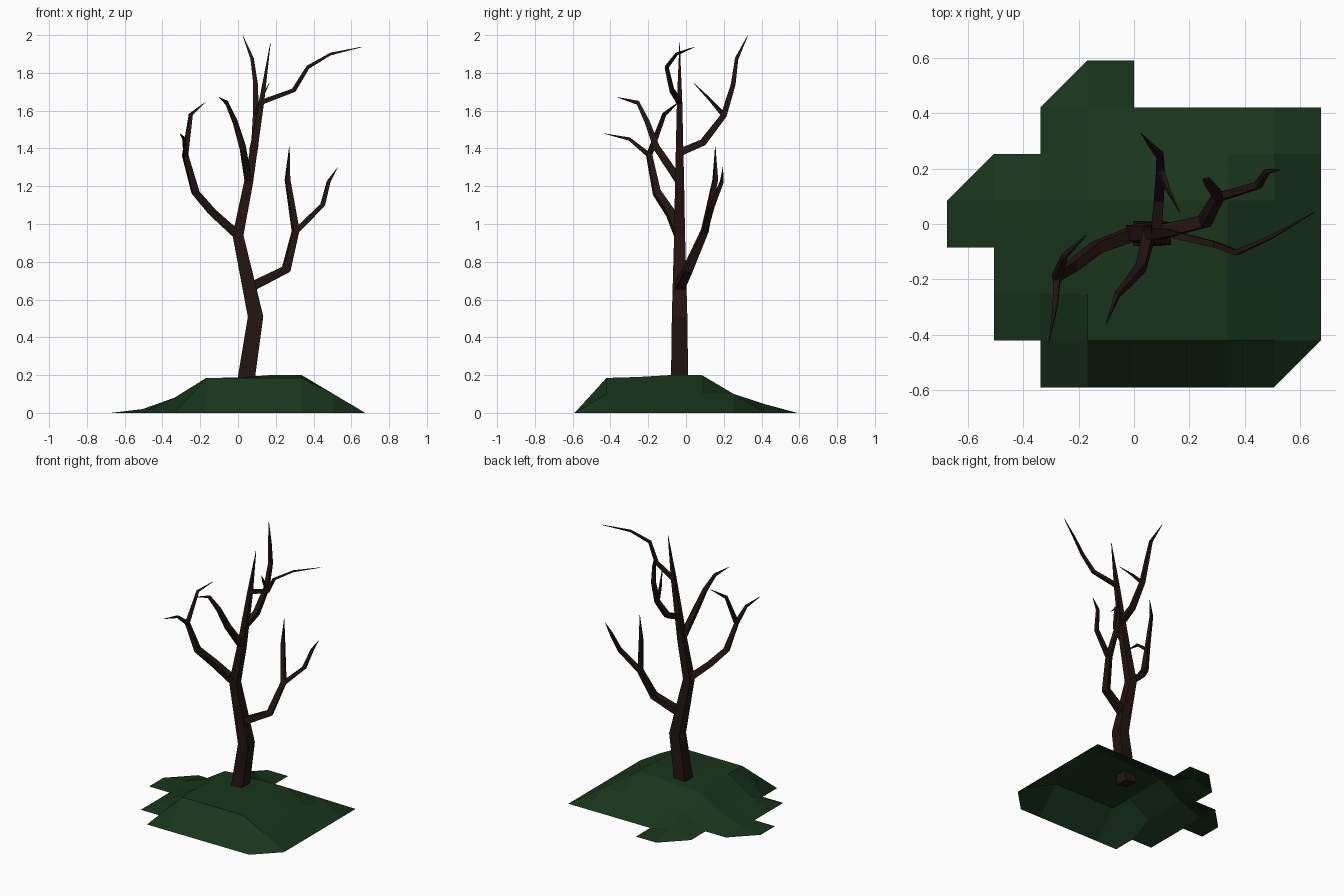
import bpy, bmesh
from mathutils import Vector


def material(name, color):
    m = bpy.data.materials.new(name)
    m.diffuse_color = (*color, 1)
    return m


BARK = material("bark", (0.016, 0.007, 0.006))
GRASS = material("grass", (0.009, 0.036, 0.011))


def finish(name, bm, mat):
    me = bpy.data.meshes.new(name)
    bm.to_mesh(me)
    bm.free()
    me.materials.append(mat)
    ob = bpy.data.objects.new(name, me)
    bpy.context.collection.objects.link(ob)


# Square tapering limb through (x, y, z, half width) points
def limb(name, *pts):
    bm = bmesh.new()
    P = [Vector(p[:3]) for p in pts]
    rings = []
    side = Vector((0, 1, 0))
    for i, p in enumerate(P):
        a = (p - P[i - 1]).normalized() if i else Vector()
        b = (P[i + 1] - p).normalized() if i < len(P) - 1 else Vector()
        t = (a + b).normalized()
        if i == 0 and abs(t.y) > 0.8:
            side = Vector((0, 0, 1))
        side = (side - t * side.dot(t)).normalized()
        other = t.cross(side)
        r = pts[i][3]
        rings.append([bm.verts.new(p + r * (side * s + other * o))
                      for s, o in ((1, 1), (-1, 1), (-1, -1), (1, -1))])
    for r0, r1 in zip(rings, rings[1:]):
        for k in range(4):
            n = (k + 1) % 4
            bm.faces.new((r0[k], r0[n], r1[n], r1[k]))
    bm.faces.new(rings[0])
    bm.faces.new(rings[-1])
    bmesh.ops.recalc_face_normals(bm, faces=bm.faces)
    finish(name, bm, BARK)


limb("trunk", (.036, -.034, .13, .046), (.093, -.034, .51, .041), (0, -.034, .94, .029),
     (.055, -.034, 1.215, .024), (.125, -.034, 1.65, .014), (.172, -.034, 1.96, .001))

# Low right branch and fork
limb("low_right_branch", (.075, -.034, .67, .025), (.255, .01, .76, .022),
     (.305, .10, .965, .017), (.262, .155, 1.236, .012), (.272, .155, 1.41, .001))
limb("low_right_twig", (.30, .095, .955, .015), (.448, .14, 1.10, .012),
     (.48, .19, 1.225, .009), (.528, .195, 1.30, .001))

# Left branch and fork
limb("left_branch", (0, -.034, .94, .024), (-.135, -.085, 1.062, .021),
     (-.225, -.155, 1.167, .019), (-.28, -.195, 1.365, .014),
     (-.25, -.115, 1.58, .009), (-.172, -.04, 1.645, .001))
limb("left_twig", (-.278, -.19, 1.36, .013), (-.285, -.30, 1.45, .008),
     (-.307, -.43, 1.478, .001))

# Upper front branch
limb("front_branch", (.055, -.034, 1.225, .02), (.025, -.156, 1.405, .017),
     (-.015, -.205, 1.54, .013), (-.06, -.255, 1.642, .009), (-.10, -.36, 1.67, .001))

# Upper back branch and fork
limb("back_branch", (.08, -.03, 1.38, .019), (.09, .09, 1.432, .018), (.095, .2, 1.575, .015),
     (.093, .25, 1.74, .012), (.075, .268, 1.875, .009), (.025, .327, 1.998, .001))
limb("back_twig", (.095, .2, 1.575, .011), (.12, .13, 1.655, .007), (.165, .042, 1.745, .001))

# Top right branch
limb("top_right_branch", (.125, -.034, 1.645, .013), (.295, -.075, 1.708, .011),
     (.37, -.103, 1.83, .009), (.49, -.05, 1.90, .006), (.655, .045, 1.937, .001))

# Grass mound: stepped grid of cells with three clipped corners
STEP = .1685
COL_H = [0, .02, .08, .185, .187, .2, .2, .1, 0]
ROW_H = [0, .185, .19, .2, .2, .1, .045, 0]
SPANS = [(2, 8), (1, 8), (1, 8), (0, 8), (0, 8), (2, 8), (2, 4)]
CLIPPED = {(8, 0), (0, 5), (2, 7)}
bm = bmesh.new()
grid = {}


def corner(i, j):
    if (i, j) not in grid:
        grid[i, j] = bm.verts.new(((i - 4) * STEP, (j - 3.5) * STEP, min(COL_H[i], ROW_H[j])))
    return grid[i, j]


for j, (i0, i1) in enumerate(SPANS):
    for i in range(i0, i1):
        quad = ((i, j), (i + 1, j), (i + 1, j + 1), (i, j + 1))
        bm.faces.new([corner(*c) for c in quad if c not in CLIPPED])
for v in bm.verts:
    if v.is_boundary:
        v.co.z = 0
finish("grass_mound", bm, GRASS)
